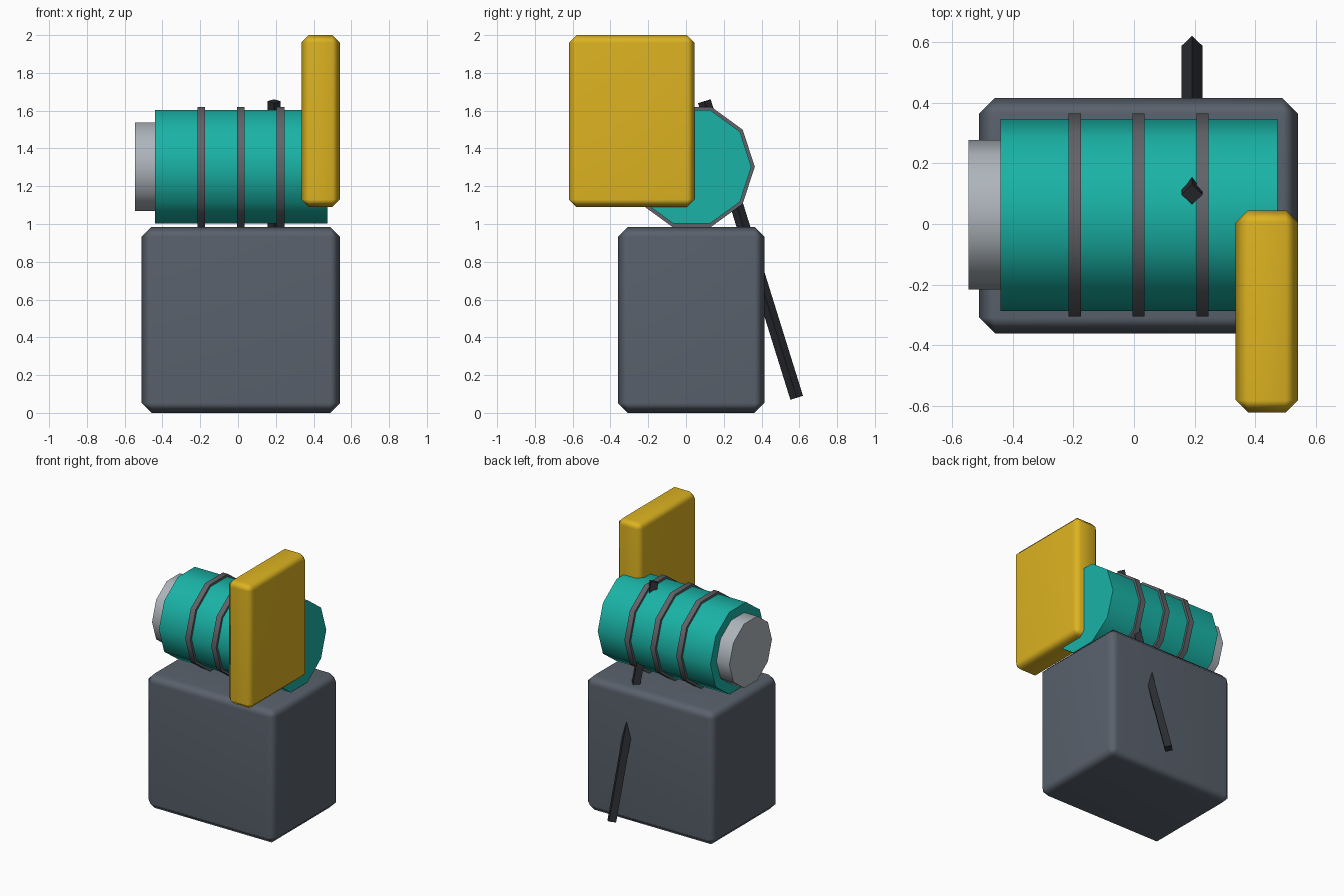
import bpy
from math import atan2, hypot, pi, radians

if "Cube" in bpy.data.objects:
    bpy.data.objects.remove(bpy.data.objects["Cube"])


def material(name, rgb):
    mat = bpy.data.materials.new(name)
    mat.diffuse_color = (*rgb, 1)
    mat.use_nodes = True
    mat.node_tree.nodes["Principled BSDF"].inputs["Base Color"].default_value = mat.diffuse_color
    return mat


SLATE = material("slate", (0.10, 0.12, 0.15))
TEAL = material("teal", (0.01, 0.45, 0.38))
YELLOW = material("yellow", (0.72, 0.45, 0.015))
SILVER = material("silver", (0.42, 0.46, 0.50))
BAND = material("band_grey", (0.12, 0.125, 0.14))
BLACK = material("black", (0.022, 0.025, 0.03))


def finish(obj, name, mat, angle):
    obj.name = name
    obj.data.materials.append(mat)
    bpy.ops.object.shade_smooth_by_angle(angle=radians(angle))
    return obj


def chamfered_box(name, low, high, bevel, mat):
    centre = [(a + b) / 2 for a, b in zip(low, high)]
    bpy.ops.mesh.primitive_cube_add(size=1, location=centre)
    obj = bpy.context.object
    obj.scale = [b - a for a, b in zip(low, high)]
    bpy.ops.object.transform_apply(location=False, rotation=False, scale=True)
    mod = obj.modifiers.new("bevel", "BEVEL")
    mod.width = bevel
    mod.segments = 1
    bpy.ops.object.modifier_apply(modifier=mod.name)
    finish(obj, name, mat, 60)
    mod = obj.modifiers.new("flat_faces", "WEIGHTED_NORMAL")
    mod.keep_sharp = True
    return obj


def drum(name, x0, x1, radius, mat):
    # ten-sided cylinder lying along x
    bpy.ops.mesh.primitive_cylinder_add(
        vertices=10, radius=radius, depth=x1 - x0,
        location=((x0 + x1) / 2, 0.03, 1.303), rotation=(0, pi / 2, 0))
    return finish(bpy.context.object, name, mat, 40)


# base block and side panel
chamfered_box("base_block", (-0.51, -0.36, 0), (0.54, 0.415, 0.985), 0.052, SLATE)
chamfered_box("side_panel", (0.335, -0.62, 1.09), (0.54, 0.045, 2.0), 0.04, YELLOW)

# barrel, end cap and bands
drum("barrel", -0.44, 0.473, 0.316, TEAL)
drum("end_cap", -0.545, -0.42, 0.246, SILVER)
for i in range(3):
    x = -0.195 + 0.21 * i
    drum(f"band_{i + 1}", x - 0.02, x + 0.02, 0.334, BAND)

# slanted four-sided rod passing through barrel and base
top, bottom = (0.097, 1.65), (0.586, 0.08)
dy, dz = bottom[0] - top[0], top[1] - bottom[1]
bpy.ops.mesh.primitive_cylinder_add(
    vertices=4, radius=0.035, depth=hypot(dy, dz),
    location=(0.191, (top[0] + bottom[0]) / 2, (top[1] + bottom[1]) / 2),
    rotation=(atan2(dy, dz), 0, 0))
finish(bpy.context.object, "rod", BLACK, 40)
